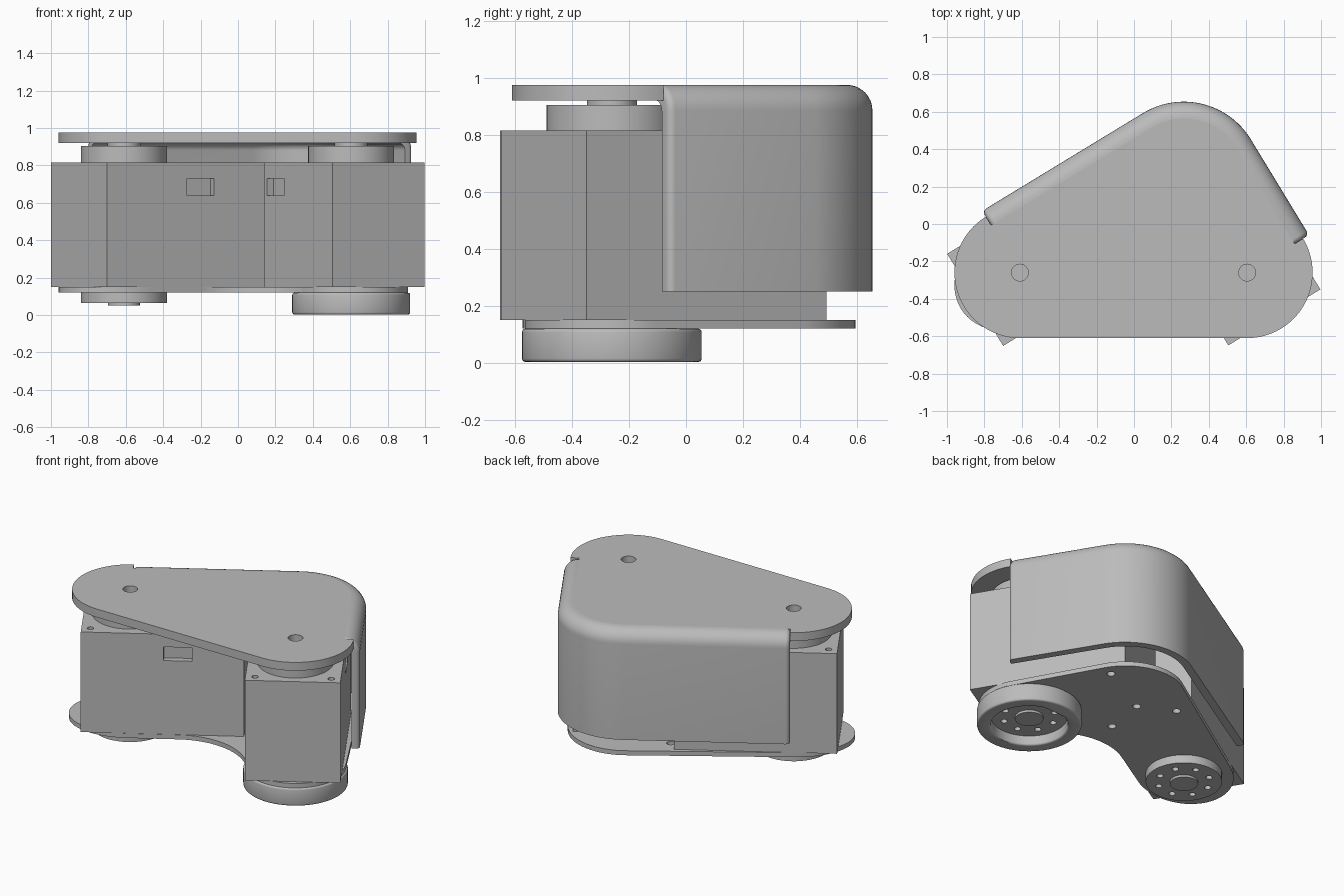
import bpy, bmesh
from math import sin, cos, pi, radians, atan2, tan
from mathutils import Vector

cube = bpy.data.objects.get("Cube")
if cube:
    bpy.data.objects.remove(cube)

grey = bpy.data.materials.new("plain grey")
grey.use_nodes = True
colour = (0.5, 0.5, 0.5, 1)
grey.diffuse_color = colour
grey.node_tree.nodes["Principled BSDF"].inputs["Base Color"].default_value = colour

# Layout: two actuators at right angles, each turning about its own pivot
tilt = radians(31.3)
u1 = Vector((cos(tilt), sin(tilt)))      # along the right actuator
n1 = Vector((-sin(tilt), cos(tilt)))     # outward on its rear side
u2, n2 = n1, u1                          # along / outward for the left actuator
pivot_a = Vector((-0.61, -0.26))
pivot_b = Vector((0.605, -0.26))
body_len, half_w, pivot_in = 0.985, 0.288, 0.28
cover_off, cover_r = 0.387, 0.42
apex = n1 * (pivot_a.dot(n1) + cover_off - cover_r) + n2 * (pivot_b.dot(n2) + cover_off - cover_r)


def angle(v):
    return atan2(v.y, v.x)


def arc(c, r, a0, a1, n=32):
    return [Vector((c[0] + r * cos(a0 + (a1 - a0) * i / n),
                    c[1] + r * sin(a0 + (a1 - a0) * i / n))) for i in range(n + 1)]


def circle(c, r, n=48):
    return arc(c, r, 0, 2 * pi, n)[:-1]


def activate(ob):
    bpy.ops.object.select_all(action='DESELECT')
    ob.select_set(True)
    bpy.context.view_layer.objects.active = ob


def finish(ob):
    ob.data.materials.clear()
    ob.data.materials.append(grey)
    activate(ob)
    bpy.ops.object.shade_smooth_by_angle(angle=radians(35))
    return ob


def slab(name, outline, z0, z1, holes=(), bevel=0.0):
    """Flat outline with holes, extruded from z0 to z1."""
    cu = bpy.data.curves.new(name, 'CURVE')
    cu.dimensions, cu.fill_mode = '2D', 'BOTH'
    cu.extrude = (z1 - z0) / 2
    for loop in [outline, *holes]:
        sp = cu.splines.new('POLY')
        sp.points.add(len(loop) - 1)
        for pt, p in zip(sp.points, loop):
            pt.co = (p[0], p[1], 0, 1)
        sp.use_cyclic_u = True
    ob = bpy.data.objects.new(name, cu)
    bpy.context.collection.objects.link(ob)
    activate(ob)
    bpy.ops.object.convert(target='MESH')
    ob = bpy.context.object
    bm = bmesh.new()
    bm.from_mesh(ob.data)
    bmesh.ops.remove_doubles(bm, verts=bm.verts, dist=1e-5)
    bmesh.ops.translate(bm, verts=bm.verts, vec=(0, 0, (z0 + z1) / 2))
    bmesh.ops.recalc_face_normals(bm, faces=bm.faces)
    if bevel:
        rim = [e for e in bm.edges if len(e.link_faces) == 2 and e.calc_face_angle(0) > 1]
        bmesh.ops.bevel(bm, geom=rim, offset=bevel, segments=3, profile=0.5, affect='EDGES')
    bm.to_mesh(ob.data)
    bm.free()
    return finish(ob)


def rect(x0, x1, y0, y1):
    return [(x0, y0), (x1, y0), (x1, y1), (x0, y1)]


def box_cut(ob, x0, x1, y0, y1, z0, z1):
    """Cut a box-shaped recess, then drop the cutter."""
    cutter = slab("cutter", rect(x0, x1, y0, y1), z0, z1)
    cutter.hide_render = True
    mod = ob.modifiers.new("recess", 'BOOLEAN')
    mod.operation, mod.solver, mod.object = 'DIFFERENCE', 'EXACT', cutter
    activate(ob)
    bpy.ops.object.modifier_apply(modifier=mod.name)
    bpy.data.objects.remove(cutter)


# Actuators: body with cable sockets, screw-hole lid, horns above and below
def actuator(side, pivot, heading):
    parts = []
    body_rect = rect(-pivot_in, body_len - pivot_in, -half_w, half_w)
    body = slab(side + "_actuator_body", body_rect, 0.15, 0.77)
    for s in (-1, 1):
        y0, y1 = sorted((s * (half_w - 0.04), s * (half_w + 0.05)))
        box_cut(body, 0.22, 0.39, y0, y1, 0.64, 0.73)
    finish(body)
    screws = [circle((x, y), 0.02, 16) for x in (-0.225, body_len - pivot_in - 0.055)
              for y in (-0.23, 0.23)]
    lid = slab(side + "_actuator_lid", body_rect, 0.77, 0.815, screws)
    parts += [body, lid]
    parts.append(slab(side + "_top_horn", circle((0, 0), 0.23), 0.815, 0.905))
    parts.append(slab(side + "_top_boss", circle((0, 0), 0.088), 0.905, 0.92))
    bolts = [circle((0.16 * cos(k * pi / 4), 0.16 * sin(k * pi / 4)), 0.02, 16) for k in range(8)]
    parts.append(slab(side + "_bottom_horn", circle((0, 0), 0.23), 0.065, 0.12, bolts))
    parts.append(slab(side + "_bottom_boss", circle((0, 0), 0.085), 0.05, 0.065))
    for ob in parts:
        ob.location = (pivot.x, pivot.y, 0)
        ob.rotation_euler.z = heading


actuator("right", pivot_a, tilt)
actuator("left", pivot_b, tilt + pi / 2)

# Ring around the left bottom horn
slab("wheel_ring", circle(pivot_b, 0.315, 64), 0.003, 0.12, [circle(pivot_b, 0.232, 64)], 0.012)

# Top plate with two pivot holes; its rear edge meets the rounded cover rim
fillet = 0.09
top = (arc(pivot_a, 0.35, angle(n1), 1.5 * pi) + arc(pivot_b, 0.35, -pi / 2, angle(n2))
       + [pivot_b + n2 * (cover_off - fillet)]
       + arc(apex, cover_r - fillet, angle(n2), angle(n1))
       + [pivot_a + n1 * (cover_off - fillet)])
slab("top_plate", top, 0.92, 0.975, [circle(p, 0.045, 32) for p in (pivot_a, pivot_b)])

# Bottom plate: round ends, rounded rear corner, concave front corner
end_a = [pivot_a + n1 * (0.29 * cos(t)) - u1 * (0.37 * sin(t)) for t in [pi * i / 32 for i in range(33)]]
inner = n1 * (pivot_a.dot(n1) - 0.29) + n2 * (pivot_b.dot(n2) - 0.29)
hollow = inner - (n1 + n2) * 0.44
bottom = (end_a + arc(hollow, 0.44, angle(n1), angle(n2))
          + arc(pivot_b, 0.305, angle(-n2) + 2 * pi, angle(n2) + 2 * pi)
          + arc(apex, 0.36, angle(n2), angle(n1)))
screw_spots = [(0.5, 0.38), (0.13, 0.18), (-0.09, 0.29), (0.09, -0.1)]
slab("bottom_plate", bottom, 0.12, 0.15, [circle(p, 0.025, 16) for p in screw_spots])

# Rear cover: wall profile swept around the rear corner
wall = 0.05
steps = [i * pi / 16 for i in range(9)]
profile = [(0, 0.25)] + [(fillet * (cos(t) - 1), 0.975 - fillet + fillet * sin(t)) for t in steps]
outer_count = len(profile)
profile += [(-wall - 0.04 * (1 - cos(t)), 0.88 + 0.04 * sin(t)) for t in reversed(steps)]
profile += [(-wall, 0.25)]
bends = [Vector((cos(a), sin(a))) for a in
         [angle(n1) + (angle(n2) - angle(n1)) * i / 32 for i in range(33)]]
path = ([(pivot_a + n1 * cover_off, n1)] + [(apex + v * cover_r, v) for v in bends]
        + [(pivot_b + n2 * cover_off, n2)])
bm = bmesh.new()
rows = [[bm.verts.new((*(p + n * d), z)) for d, z in profile] for p, n in path]
for r0, r1 in zip(rows, rows[1:]):
    for i in range(len(profile)):
        j = (i + 1) % len(profile)
        bm.faces.new((r0[i], r0[j], r1[j], r1[i]))
for row in (rows[0], rows[-1]):
    bm.faces.new(row)
bmesh.ops.recalc_face_normals(bm, faces=bm.faces)
ends = [bm.edges.get((row[i], row[i + 1])) for row in (rows[0], rows[-1])
        for i in range(outer_count - 1)]
bmesh.ops.bevel(bm, geom=ends, offset=0.025, segments=4, profile=0.5, affect='EDGES')
mesh = bpy.data.meshes.new("rear_cover")
bm.to_mesh(mesh)
bm.free()
cover = bpy.data.objects.new("rear_cover", mesh)
bpy.context.collection.objects.link(cover)
finish(cover)
